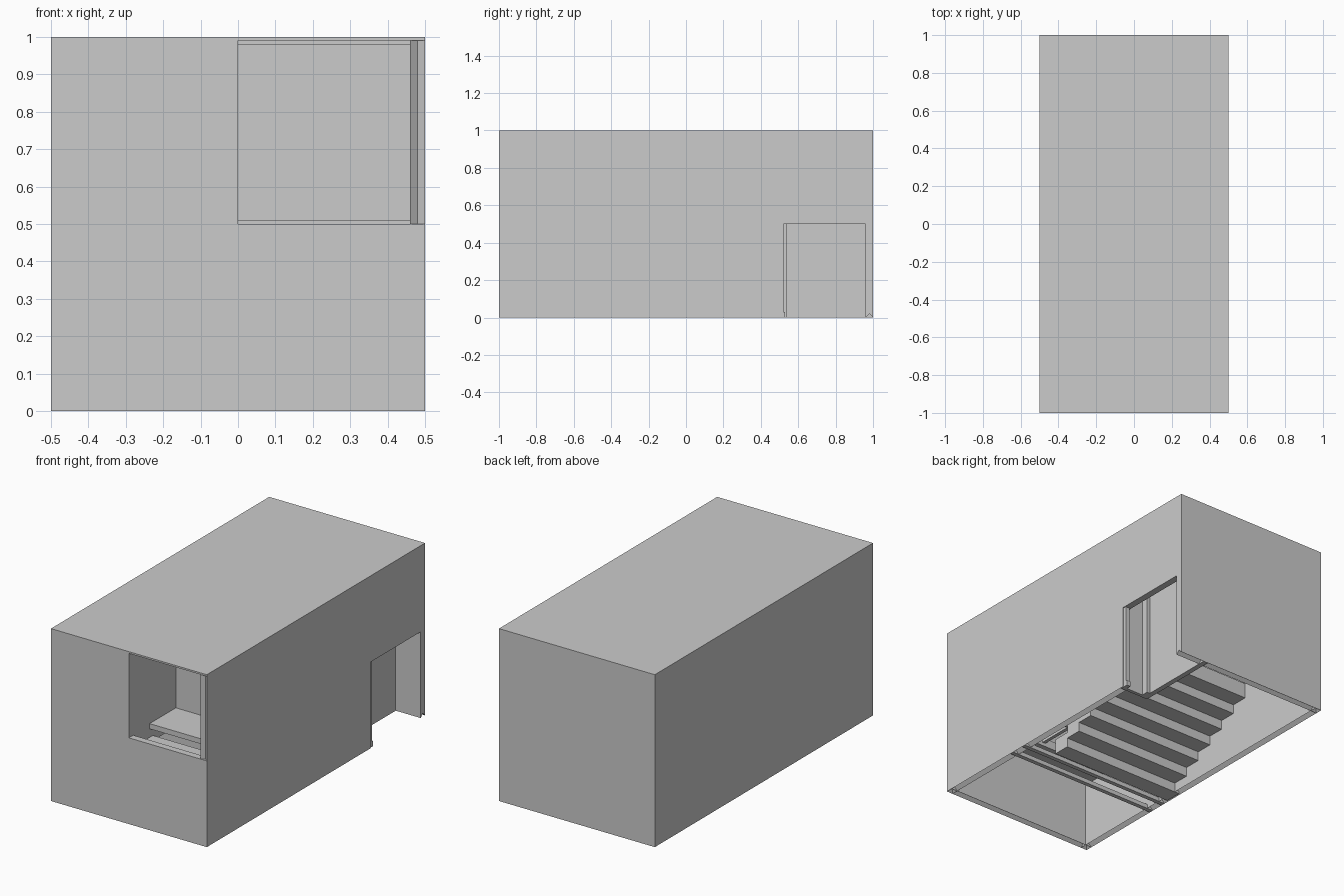
import bpy
import bmesh

if "Cube" in bpy.data.objects:
    bpy.data.objects.remove(bpy.data.objects["Cube"])

T = 0.04   # wall thickness
R = 0.02   # roof thickness and groove depth


def mesh(name, v, f):
    me = bpy.data.meshes.new(name)
    bm = bmesh.new()
    bv = [bm.verts.new(p) for p in v]
    for q in f:
        bm.faces.new([bv[i] for i in q])
    bmesh.ops.recalc_face_normals(bm, faces=bm.faces)
    bm.to_mesh(me)
    bm.free()
    ob = bpy.data.objects.new(name, me)
    bpy.context.collection.objects.link(ob)
    return ob


def extrude(name, profile, place, a, b):
    # Extrude a 2D outline between two depths along the remaining axis
    n = len(profile)
    v = [place(p, d) for d in (a, b) for p in profile]
    f = [tuple(range(n)), tuple(range(n, 2 * n))]
    f += [(i, (i + 1) % n, n + (i + 1) % n, n + i) for i in range(n)]
    return mesh(name, v, f)


along_x = lambda p, d: (d, p[0], p[1])
along_y = lambda p, d: (p[0], d, p[1])
along_z = lambda p, d: (p[0], p[1], d)


def box(name, x0, x1, y0, y1, z0, z1):
    return extrude(name, [(x0, y0), (x1, y0), (x1, y1), (x0, y1)], along_z, z0, z1)


def groove(a):
    # Wall foot with a shallow V groove on its underside
    return [(a, 0), (a + T / 2, R), (a + T, 0), (a + T, .03), (a, .03)]


# Outer walls and roof; corner openings in front and right
B = .03
box("roof", -.5, .5, -.98, 1, 1 - R, 1)
box("roof_lip", -.5, .5, -1, -.98, .99, 1)
box("back_wall", -.5, .5, 1 - T, 1, B, 1)
box("left_wall", -.5, -.5 + T, -1, 1, B, 1)
extrude("front_wall", [(-.5, B), (.5, B), (.5, .5), (0, .5), (0, 1), (-.5, 1)],
        along_y, -1, -1 + T)
extrude("right_wall", [(-.98, B), (.5, B), (.5, .5), (1, .5), (1, 1), (-.98, 1)],
        along_x, .5 - T, .5)

# Grooved front end of the right wall, beside the window
extrude("right_wall_end", [(.5, -1), (.5 - T / 2, -.985), (.5 - T, -1),
                           (.5 - T, -.96), (.5, -.96)], along_z, .5, 1)

# Grooved wall feet, left open across the doorway
for a in (-1, 1 - T):
    extrude("wall_foot_end", groove(a), along_x, -.5, .5)
extrude("wall_foot_left", groove(-.5), along_y, -1, 1)
extrude("wall_foot_right", groove(.5 - T), along_y, -1, .5)

# Upper room behind the window
box("window_room_side", -.02, 0, -1, -.57, .4, 1)
box("window_room_back", -.02, .5, -.57, -.55, .4, 1)
box("window_room_floor", -.02, .49, -.81, -.57, .48, .51)
box("window_room_low_floor", -.5, .49, -.99, -.78, .38, .43)

# Entry recess behind the doorway
box("entry_inner_wall", .31, .34, .48, 1, 0, .75)
box("entry_side_wall", .31, .5, .48, .5, 0, .75)
box("entry_post", .34, .36, .5, .54, 0, .75)
box("door_jamb", .47, .495, .5, .52, 0, .5)
box("door_jamb_foot", .47, .495, .5, .53, 0, .03)

# Stair inside, rising towards the back
for i in range(7):
    y = -.3 + i * .1
    z = i * .055
    box("stair_step", -.49, .31, y, y + .1, z, z + .09)

# Floor beams across the open base
for y in (-.46, -.36):
    box("floor_beam", -.5, .5, y, y + .025, 0, .025)
